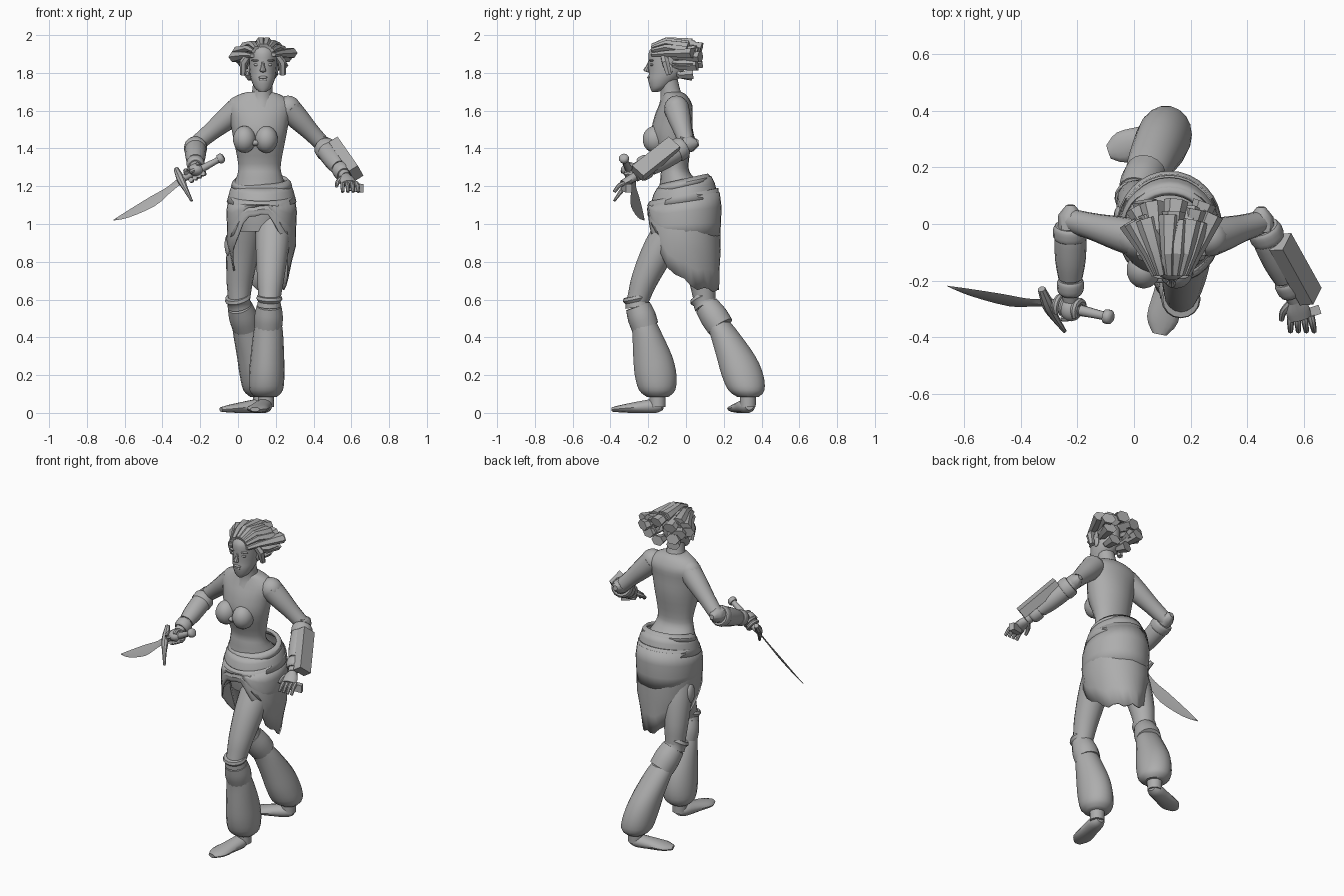
import bpy, bmesh, math, random
from mathutils import Vector as V

random.seed(4)
cube = bpy.data.objects.get("Cube")
if cube:
    bpy.data.objects.remove(cube)

clay = bpy.data.materials.new("clay_grey")
clay.use_nodes = True
clay.diffuse_color = (.42, .42, .42, 1)
clay.node_tree.nodes["Principled BSDF"].inputs["Base Color"].default_value = clay.diffuse_color

UP = V((0, 0, 1))
BACK = V((0, 1, 0))
SIDES = {"right": -1, "left": 1}


def finish(name, bm, angle=40):
    bmesh.ops.recalc_face_normals(bm, faces=bm.faces)
    mesh = bpy.data.meshes.new(name)
    bm.to_mesh(mesh)
    bm.free()
    mesh.materials.append(clay)
    ob = bpy.data.objects.new(name, mesh)
    bpy.context.collection.objects.link(ob)
    bpy.ops.object.select_all(action="DESELECT")
    ob.select_set(True)
    bpy.context.view_layer.objects.active = ob
    if angle:
        bpy.ops.object.shade_smooth_by_angle(angle=math.radians(angle))
    return ob


def spline(points, steps):
    """Catmull-Rom curve through the points, radii included."""
    out = []
    last = len(points) - 1
    for i in range(last):
        before, start, end, after = (points[max(0, min(last, i + k))] for k in (-1, 0, 1, 2))
        for s in range(steps):
            t = s / steps
            out.append([q + (r - p) * t / 2 + (p - 2.5 * q + 2 * r - u / 2) * t * t
                        + (1.5 * (q - r) + (u - p) / 2) * t ** 3
                        for p, q, r, u in zip(before, start, end, after)])
    return out + [list(points[-1])]


def turn(count):
    return [math.tau * k / count for k in range(count)]


def tube(name, points, sides=14, steps=3, ref=UP, axis=None, angle=40):
    """Loft of ellipses along a path of (x, y, z, width radius[, depth radius])."""
    points = [tuple(p) if len(p) == 5 else tuple(p) + (p[3],) for p in points]
    points = spline(points, steps)
    bm, rings = bmesh.new(), []
    for i, p in enumerate(points):
        ahead, behind = points[min(i + 1, len(points) - 1)], points[max(i - 1, 0)]
        along_path = (axis or V(ahead[:3]) - V(behind[:3])).normalized()
        side = along_path.cross(ref).normalized()
        depth = side.cross(along_path)
        rings.append([bm.verts.new(V(p[:3]) + side * p[3] * math.cos(a) + depth * p[4] * math.sin(a))
                      for a in turn(sides)])
    for r, s in zip(rings, rings[1:]):
        for k in range(sides):
            j = (k + 1) % sides
            bm.faces.new((r[k], r[j], s[j], s[k]))
    bm.faces.new(rings[0])
    bm.faces.new(rings[-1])
    return finish(name, bm, angle)


def along(start, end, stops, bow=V()):
    """Path points between two joints from (fraction, radii...) stops."""
    return [tuple(start.lerp(end, t) + bow * math.sin(math.pi * t)) + tuple(radii) for t, *radii in stops]


def column(name, x, rows, sides=20):
    """Upright loft from rows of (height, centre depth, width, depth)."""
    return tube(name, [(x, y, z, w, d) for z, y, w, d in rows], sides, ref=BACK, axis=UP)


def ball(name, loc, size):
    bm = bmesh.new()
    bmesh.ops.create_uvsphere(bm, u_segments=14, v_segments=9, radius=1)
    ob = finish(name, bm)
    ob.location, ob.scale = loc, size
    return ob


def block(name, centre, axes, sizes):
    bm = bmesh.new()
    bmesh.ops.create_cube(bm, size=1)
    for v in bm.verts:
        v.co = V(centre) + sum((a * c * s for a, c, s in zip(axes, v.co, sizes)), V())
    return finish(name, bm, 0)


def shell(name, top, hem, width, depth, ripple, nip=0, rows=6, sides=32, thick=.008):
    """Cloth around the hips; top and hem give heights by angle from the front."""
    bm, grid = bmesh.new(), []
    for a in turn(sides):
        strip = []
        for r in range(rows):
            f = r / (rows - 1)
            z = top(a) + (hem(a) - top(a)) * f
            swell = 1 + ripple * (math.sin(math.pi * f) + .4 * (r % 2)) - nip * (1 - f)
            # Low cloth draws in sideways, while the front panels swing forward
            draw_in = 1 - 1.1 * max(0, .9 - z)
            swing = .16 * max(0, 1.1 - z) * max(0, math.cos(a))
            strip.append(bm.verts.new((HIP_X + width * swell * draw_in * math.sin(a),
                                       -.01 - depth * swell * math.cos(a) - swing, z)))
        grid.append(strip)
    for a, b in zip(grid, grid[1:] + grid[:1]):
        for r in range(rows - 1):
            bm.faces.new((a[r], a[r + 1], b[r + 1], b[r]))
    ob = finish(name, bm, 30)
    solid = ob.modifiers.new("thickness", "SOLIDIFY")
    solid.thickness, solid.offset = thick, 0


# Torso, neck and bust
HIP_X, CHEST_X, HEAD_X = .125, .114, .132
column("torso", CHEST_X, [(.96, -.01, .13, .13), (1.08, -.01, .155, .15), (1.19, -.02, .143, .122),
                          (1.26, -.053, .118, .082), (1.32, -.06, .113, .074), (1.46, -.075, .14, .108),
                          (1.56, -.068, .158, .102), (1.63, -.055, .172, .088), (1.68, -.06, .12, .065),
                          (1.7, -.075, .06, .05)])
tube("neck", along(V((HIP_X, -.07, 1.63)), V((HEAD_X, -.095, 1.77)), [(0, .08), (.4, .056), (1, .05)]), ref=BACK)
for side, s in SIDES.items():
    ball(side + "_cup", (.092 + .058 * s, -.162, 1.448), (.062, .068, .072))
ball("cup_knot", (.092, -.19, 1.43), (.022, .02, .016))

# Head and face
column("head", HEAD_X, [(1.7, -.163, .018, .018), (1.72, -.146, .043, .044), (1.76, -.125, .061, .075),
                        (1.8, -.105, .07, .093), (1.86, -.1, .075, .1), (1.92, -.1, .071, .094),
                        (1.97, -.095, .03, .04)], 18)
tube("nose", along(V((HEAD_X, -.192, 1.86)), V((HEAD_X, -.212, 1.806)), [(0, .008), (.5, .01), (.9, .017), (1, .01)]), 8, ref=BACK)
for k, lip in enumerate(("lower_lip", "upper_lip")):
    ball(lip, (HEAD_X, -.19 - .004 * k, 1.764 + .012 * k), (.024, .012, .008))
for side, s in SIDES.items():
    ball(side + "_eye", (HEAD_X + s * .032, -.18, 1.843), (.018, .012, .008))
    ball(side + "_brow", (HEAD_X + s * .034, -.182, 1.866), (.03, .013, .006))
    ball(side + "_ear", (HEAD_X + s * .072, -.09, 1.82), (.01, .02, .03))


# Hair locks swept back from the hairline, with rear and nape rows
def hair_row(name, count, half_arc, spread, drop, depths, z, r):
    for k in range(count):
        a = math.radians(half_arc * (2 * k / (count - 1) - 1) + random.uniform(-5, 5))
        reach = [(.055, .06), (.085, .088), (spread, spread - drop)]
        path = []
        for (out_x, out_z), y, grow in zip(reach, depths, (.55, .9, 1.4)):
            path.append((HEAD_X + out_x * math.sin(a), y, z + out_z * math.cos(a), r * grow, r * grow * .75))
        x, y, height, *radii = path.pop()
        j = random.uniform(-.018, .018)
        tube("%s_%d" % (name, k), path + [(x + j, y + j, height + j / 2, *radii)], 6, 1, angle=25)


hair_row("swept_lock", 8, 82, .135, .068, (-.18, -.105, .02), 1.885, .028)
hair_row("rear_lock", 7, 115, .115, .06, (-.08, -.02, .07), 1.87, .031)
hair_row("nape_lock", 7, 150, .09, .01, (-.07, -.03, .04), 1.865, .03)
for side, s in SIDES.items():
    root = V((HEAD_X + s * .07, -.12, 1.9))
    tube(side + "_temple_lock", along(root, root + V((s * .035, .03, -.11)), [(0, .018), (.4, .022), (1, .016)],
                                      V((s * .02, 0, 0))), 6, 1, BACK, angle=25)


# Wrap skirt, open at the front, under a wide slanted belt
def front_share(a):
    return (1 + math.cos(a)) / 2


def slant(front, back):
    return lambda a: back + (front - back) * front_share(a)


def skirt_hem(a):
    raised_side = .07 * max(0, -math.sin(a))
    return .65 + raised_side + .4 * front_share(a) ** 3 + .012 * math.sin(9 * a)


shell("wrap_skirt", slant(1.12, 1.19), skirt_hem, .17, .178, .05)
shell("skirt_overlap", slant(1.1, 1.17), lambda a: max(skirt_hem(a) + .05, .93), .173, .184, .045, rows=4)
shell("belt", slant(1.185, 1.25), slant(1.09, 1.14), .174, .17, .03, .2, rows=4, thick=.018)
shell("belt_roll", slant(1.205, 1.26), slant(1.165, 1.23), .152, .138, .03, .14, rows=3, thick=.02)
ball("hip_pouch", (-.05, .03, .89), (.022, .035, .06))

# Legs: thigh, knee band, cuff, full boot and foot
THIGH = [(0, .1), (.35, .088), (.7, .072), (.9, .061), (1.05, .055)]
BAND = [(-.08, .064), (-.05, .07), (-.02, .06), (.03, .064)]
CUFF = [(.03, .066), (.14, .075), (.25, .073)]
BOOT = [(.2, .068), (.32, .079), (.57, .089, .105), (.77, .094, .112), (.93, .088, .097), (1, .058)]
FOOT = [(0, .025), (.15, .045, .038), (.45, .05, .032), (.8, .056, .021), (1, .025, .012)]


def leg(side, hip, knee, ankle, heel, toe, thigh_bow, boot_bow):
    tube(side + "_thigh", along(hip, knee, THIGH, thigh_bow), 16, ref=BACK)
    tube(side + "_knee_band", along(knee, ankle, BAND), 16, 1, BACK)
    tube(side + "_boot_cuff", along(knee, ankle, CUFF, boot_bow), 16, ref=BACK)
    tube(side + "_boot", along(knee, ankle, BOOT, boot_bow), 18, ref=BACK, axis=UP)
    tube(side + "_ankle", along(ankle, ankle - UP * .055, [(-1, .045), (1, .042)]), ref=BACK)
    tube(side + "_foot", along(heel, toe, FOOT))


leg("left", V((.19, -.03, 1.03)), V((.165, -.26, .58)), V((.148, -.15, .085)),
    V((.145, -.125, .04)), V((.09, -.39, .018)), BACK * -.03, BACK * .022)
leg("right", V((.055, -.01, 1.03)), V((.005, .1, .58)), V((.122, .328, .085)),
    V((.15, .335, .04)), V((-.09, .255, .018)), V((-.012, .02, 0)), V((.012, .036, 0)))

# Arms with bracers, elbow pads and wrist bands
SLEEVES = {"forearm": [(-.05, .04), (.4, .045), (1, .028)],
           "bracer": [(.12, .05), (.2, .057), (.5, .054), (.72, .043)],
           "bracer_rim": [(.06, .054), (.1, .061), (.2, .061), (.23, .054)],
           "wrist_band": [(.74, .043), (.78, .048), (.88, .046), (.92, .037)]}


def arm(side, shoulder, elbow, wrist):
    ball(side + "_shoulder", shoulder, (.07, .066, .068))
    tube(side + "_upper_arm", along(shoulder, elbow, [(0, .067), (.3, .06), (.65, .048), (1, .042)]))
    for part, stops in SLEEVES.items():
        tube(side + "_" + part, along(elbow, wrist, stops))
    tube(side + "_elbow_pad", along(elbow - BACK * .03, elbow + V((0, .055, .01)), [(0, .045), (.6, .043), (1, .015)]), 8, 1)


left_wrist = V((.57, -.27, 1.25))
arm("right", V((.008, -.05, 1.612)), V((-.225, .012, 1.42)), V((-.225, -.27, 1.295)))
arm("left", V((.265, -.05, 1.612)), V((.45, .005, 1.42)), left_wrist)

# Long box strapped on the left forearm
length = V((.4, -.72, -.57)).normalized()
outward = V((.85, .05, .53)).normalized()
block("forearm_box", (.572, -.16, 1.345), (length, length.cross(outward), outward), (.27, .085, .055))

# Curved sword: blade, cross guard, grip and pommel
guard, tip, pommel = V((-.3, -.28, 1.235)), V((-.66, -.22, 1.02)), V((-.085, -.33, 1.35))
wide = V((.34, -.62, -.7)).normalized()
flat = (tip - guard).cross(wide).normalized()
BLADE = [(0, .022, .004), (.2, .022, .004), (.45, .035, .004), (.8, .022, .003), (1, .002, .002)]
tube("blade", along(guard, tip, BLADE, wide * .027), 4, ref=flat, angle=20)
tube("cross_guard", along(guard - wide * .08, guard + wide * .16, [(0, .014), (.35, .022), (.65, .014), (1, .007)],
                          flat * .01), 8, ref=flat)
tube("grip", along(guard, pommel, [(0, .018), (.5, .02), (.88, .016), (.92, .025), (1, .026), (1.04, .016)]), 10, ref=flat)

# Right hand closed around the grip
ball("right_palm", (-.222, -.3, 1.287), (.042, .045, .034))
grip_axis = (pommel - guard).normalized()
across = grip_axis.cross(wide)
for k in range(4):
    knuckle = guard + grip_axis * (.045 + .025 * k)
    tube("right_finger_%d" % k, [tuple(knuckle + (wide * math.cos(a) + across * math.sin(a)) * .031) + (.013,)
                                 for a in turn(8)[:7]], 8, ref=grip_axis)
tube("right_thumb", along(V((-.2, -.28, 1.305)), V((-.255, -.335, 1.275)), [(0, .014), (.5, .014), (1, .01)], BACK * -.02), 8)

# Left open hand with a small bar at the fingertips
knuckles = V((.588, -.335, 1.215))
tube("left_palm", along(left_wrist, knuckles, [(0, .026, .024), (.5, .042, .022), (1, .04, .018)]), 12)
for k in range(4):
    start = knuckles + V((.024 * k - .034, .01, 0))
    tube("left_finger_%d" % k, along(start, start + V((.004 * k, -.055, -.045)), [(0, .013), (.5, .012), (1, .009)],
                                     UP * .012), 8)
tube("left_thumb", along(V((.555, -.28, 1.245)), V((.522, -.34, 1.2)), [(0, .015), (.5, .013), (1, .009)], V((-.01, 0, 0))), 8)
block("small_bar", (.618, -.315, 1.195), (V((.9, .3, -.15)), V((-.3, .9, 0)), UP), (.09, .035, .045))
